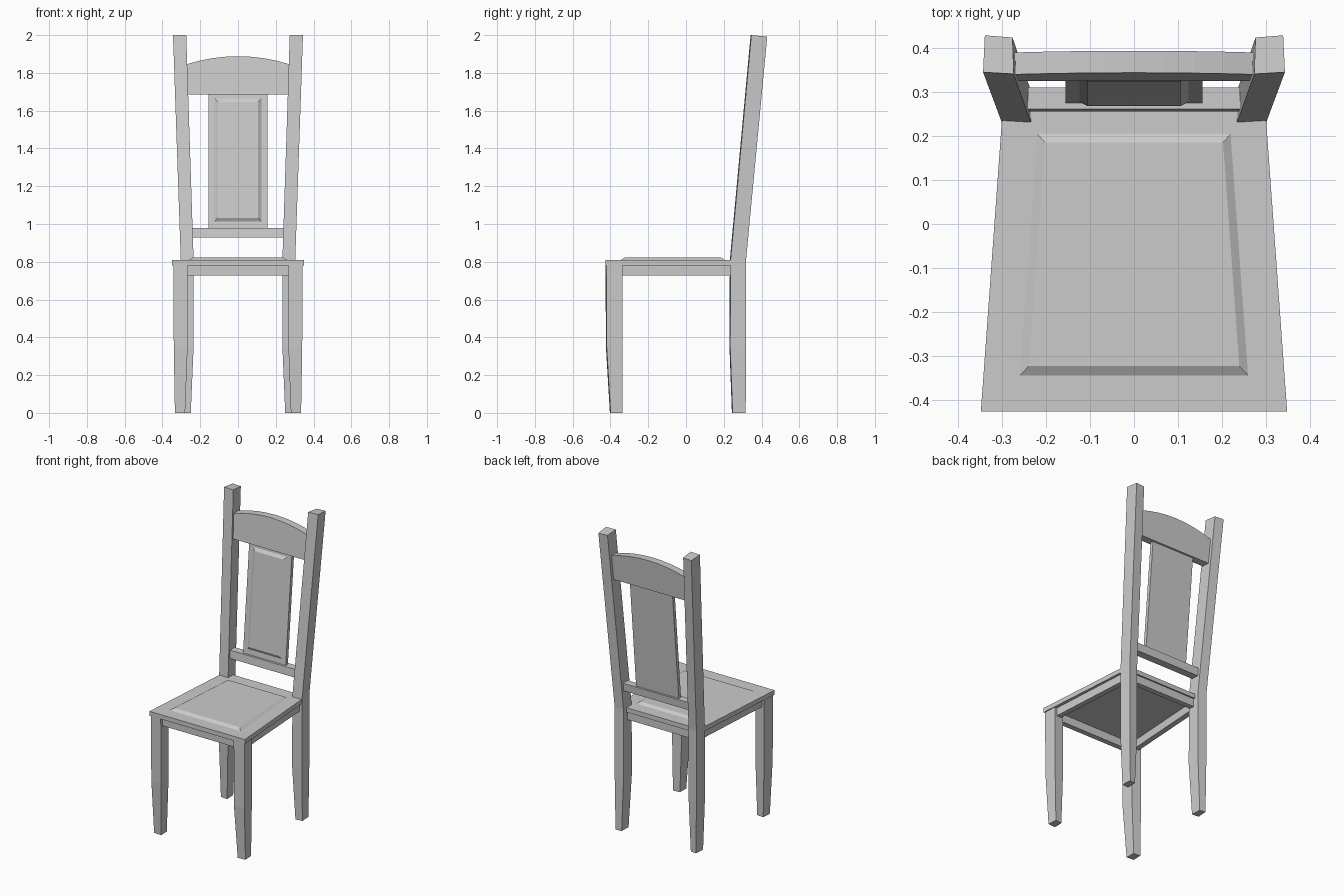
import bpy, bmesh

if "Cube" in bpy.data.objects:
    bpy.data.objects.remove(bpy.data.objects["Cube"])

LEAN = 0.0917  # backward tilt of the back rest (y per z)


def loft(name, rings, mirror=False):
    """Join equal-sized rings of 3D points with quads and cap both ends."""
    bm = bmesh.new()
    loops = [[bm.verts.new(p) for p in ring] for ring in rings]
    n = len(loops[0])
    for a, b in zip(loops, loops[1:]):
        for i in range(n):
            j = (i + 1) % n
            bm.faces.new((a[i], a[j], b[j], b[i]))
    bm.faces.new(loops[0][::-1])
    bm.faces.new(loops[-1])
    bmesh.ops.recalc_face_normals(bm, faces=bm.faces)
    me = bpy.data.meshes.new(name)
    bm.to_mesh(me)
    bm.free()
    ob = bpy.data.objects.new(name, me)
    bpy.context.collection.objects.link(ob)
    if mirror:
        ob.modifiers.new("Mirror", 'MIRROR')
    return ob


def flat(points, z):
    return [(x, y, z) for x, y in points]


def back_ring(outline, depth):
    """Front-view (x, z) outline placed on the leaning back plane."""
    return [(x, 0.345 - (1.89 - z) * LEAN + depth, z) for x, z in outline]


def rect(x, z0, z1):
    return [(-x, z0), (x, z0), (x, z1), (-x, z1)]


def leg_ring(x0, x1, y0, y1, z, drop=0.0):
    """Slightly twisted leg section, following the tapered seat side."""
    return [(x1, y0 + 0.004, z), (x1 - 0.004, y1, z - drop),
            (x0 + 0.003, y1 - 0.005, z - drop), (x0, y0, z)]


# Legs
loft("front_leg", [leg_ring(0.28, 0.334, -0.403, -0.335, 0),
                   leg_ring(0.267, 0.34, -0.424, -0.335, 0.35),
                   leg_ring(0.267, 0.342, -0.426, -0.335, 0.785)], True)
loft("back_post", [leg_ring(0.25, 0.298, 0.243, 0.316, 0),
                   leg_ring(0.235, 0.303, 0.23, 0.318, 0.35),
                   leg_ring(0.235, 0.303, 0.232, 0.318, 0.81),
                   leg_ring(0.274, 0.344, 0.342, 0.43, 2.0, 0.008)], True)

# Seat board, notched around the posts
half = [(0.349, -0.427), (0.301, 0.238), (0.26, 0.24), (0.26, 0.285)]
board = half + [(-x, y) for x, y in reversed(half)]
loft("seat", [flat(board, 0.78), flat(board, 0.81)])

# Raised bevelled panel on the seat
low = [(-0.26, -0.345), (0.26, -0.345), (0.22, 0.205), (-0.22, 0.205)]
high = [(-0.24, -0.324), (0.24, -0.324), (0.203, 0.186), (-0.203, 0.186)]
loft("seat_panel", [flat(low, 0.805), flat(low, 0.81), flat(high, 0.822)])

# Aprons under the seat
for name, x, y0, y1 in (("front_apron", 0.28, -0.405, -0.37),
                        ("back_apron", 0.25, 0.24, 0.275)):
    ring = [(-x, y0), (x, y0), (x, y1), (-x, y1)]
    loft(name, [flat(ring, 0.727), flat(ring, 0.785)])
side = [(0.322, -0.345), (0.286, 0.245), (0.251, 0.245), (0.287, -0.345)]
loft("side_apron", [flat(side, 0.727), flat(side, 0.785)], True)

# Back rest: lower rail, arched top rail, splat and raised panel
rail = rect(0.242, 0.928, 0.98)
loft("lower_rail", [back_ring(rail, 0), back_ring(rail, 0.05)])

arch = [(-0.275, 1.685), (0.275, 1.685)]
for i in range(9):
    t = 1 - i / 4
    arch.append((0.275 * t, 1.888 - 0.043 * t * t))
loft("top_rail", [back_ring(arch, 0), back_ring(arch, 0.05)])

splat = rect(0.156, 0.975, 1.69)
loft("splat", [back_ring(splat, 0.014), back_ring(splat, 0.037)])
outer, inner = rect(0.124, 1.013, 1.665), rect(0.106, 1.033, 1.647)
loft("splat_panel", [back_ring(outer, 0.018), back_ring(outer, 0.014),
                     back_ring(inner, 0.002)])
